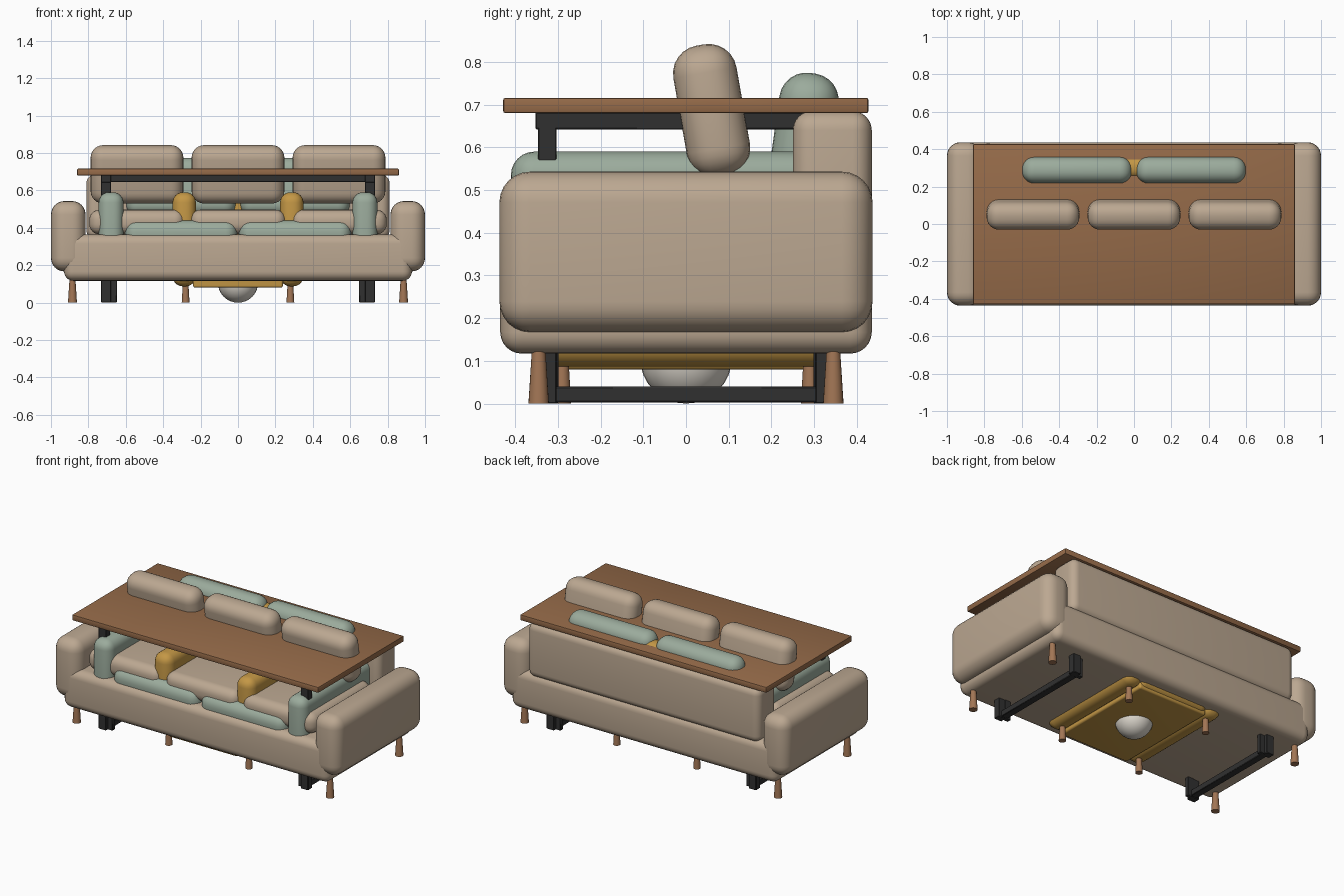
import bpy
import math

if "Cube" in bpy.data.objects:
    bpy.data.objects.remove(bpy.data.objects["Cube"])


def material(name, rgb):
    m = bpy.data.materials.new(name)
    m.diffuse_color = (*rgb, 1)
    m.use_nodes = True
    m.node_tree.nodes["Principled BSDF"].inputs["Base Color"].default_value = m.diffuse_color
    return m


BEIGE = material("beige fabric", (0.50, 0.39, 0.285))
GREEN = material("sage fabric", (0.33, 0.41, 0.335))
MUSTARD = material("mustard fabric", (0.55, 0.31, 0.06))
WOOD = material("table wood", (0.30, 0.145, 0.066))
LEGWOOD = material("leg wood", (0.36, 0.18, 0.09))
BLACK = material("black metal", (0.03, 0.03, 0.03))
WHITE = material("off white", (0.72, 0.68, 0.61))


def finish(ob, name, mat):
    ob.name = name
    ob.data.materials.append(mat)
    bpy.ops.object.shade_smooth_by_angle(angle=math.radians(40))
    return ob


def block(name, mat, x, y, z, r, tilt=0, seg=6):
    """Rounded box from its (min, max) ranges, edge radius and tilt about x."""
    mid = [(a + b) / 2 for a, b in (x, y, z)]
    bpy.ops.mesh.primitive_cube_add(size=1, location=mid)
    ob = bpy.context.object
    ob.scale = [b - a for a, b in (x, y, z)]
    bpy.ops.object.transform_apply(location=False, rotation=False, scale=True)
    mod = ob.modifiers.new("round", "BEVEL")
    mod.width = r
    mod.segments = seg
    bpy.ops.object.modifier_apply(modifier="round")
    ob.rotation_euler.x = math.radians(tilt)
    return finish(ob, name, mat)


def pair(name, mat, x, y, z, r, **kw):
    """Same block on the right and left."""
    block(name + "_right", mat, x, y, z, r, **kw)
    block(name + "_left", mat, (-x[1], -x[0]), y, z, r, **kw)


def round_legs(name, x, y, r_bottom, r_top, top):
    for sx in (-1, 1):
        for sy in (-1, 1):
            bpy.ops.mesh.primitive_cone_add(vertices=20, radius1=r_bottom, radius2=r_top,
                                            depth=top, location=(sx * x, sy * y, top / 2))
            finish(bpy.context.object, name, LEGWOOD)


# Large sofa
block("sofa_base", BEIGE, (-0.93, 0.93), (-0.435, 0.435), (0.117, 0.365), 0.05)
pair("sofa_arm", BEIGE, (0.815, 1.0), (-0.437, 0.437), (0.167, 0.543), 0.072)
block("sofa_back", BEIGE, (-0.81, 0.81), (0.25, 0.435), (0.34, 0.685), 0.045)
for cx in (-0.54, 0, 0.54):
    block("sofa_seat_cushion", BEIGE, (cx - 0.255, cx + 0.255), (-0.385, 0.22), (0.365, 0.497), 0.055)
    block("sofa_back_cushion", BEIGE, (cx - 0.248, cx + 0.248), (-0.015, 0.135), (0.53, 0.842), 0.066, tilt=10)
round_legs("sofa_leg", 0.885, 0.345, 0.024, 0.015, 0.14)

# Loveseat nested in the large sofa
block("loveseat_base", GREEN, (-0.64, 0.64), (-0.40, 0.40), (0.14, 0.34), 0.04)
pair("loveseat_arm", GREEN, (0.612, 0.745), (-0.41, 0.41), (0.16, 0.59), 0.055)
block("loveseat_back", GREEN, (-0.62, 0.62), (0.28, 0.41), (0.30, 0.66), 0.05)
pair("loveseat_seat_cushion", GREEN, (0.005, 0.605), (-0.41, 0.25), (0.30, 0.44), 0.06)
pair("loveseat_back_cushion", GREEN, (0.012, 0.598), (0.205, 0.345), (0.46, 0.775), 0.064, tilt=-8)
for sy in (-1, 1):
    pair("loveseat_leg", BLACK, (0.648, 0.69), (sy * 0.313 - 0.014, sy * 0.313 + 0.014), (0, 0.16), 0.003, seg=1)

# Armchair nested in the middle
block("armchair_base", MUSTARD, (-0.24, 0.24), (-0.35, 0.34), (0.08, 0.30), 0.012)
pair("armchair_arm", MUSTARD, (0.225, 0.35), (-0.365, 0.365), (0.087, 0.59), 0.055)
block("armchair_back", MUSTARD, (-0.25, 0.25), (0.245, 0.36), (0.087, 0.73), 0.05)
block("armchair_seat_cushion", MUSTARD, (-0.22, 0.22), (-0.34, 0.24), (0.30, 0.44), 0.05)
round_legs("armchair_leg", 0.28, 0.29, 0.021, 0.014, 0.12)

# Table with metal frame
block("table_top", WOOD, (-0.86, 0.86), (-0.428, 0.427), (0.68, 0.716), 0.005, seg=2)
for sy in (-1, 1):
    pair("table_post", BLACK, (0.68, 0.732), (sy * 0.325 - 0.022, sy * 0.325 + 0.022), (0, 0.65), 0.003, seg=1)
pair("table_foot_bar", BLACK, (0.67, 0.715), (-0.32, 0.325), (0.003, 0.04), 0.003, seg=1)
pair("table_side_rail", BLACK, (0.68, 0.732), (-0.353, 0.353), (0.642, 0.682), 0.003, seg=1)
for sy in (-1, 1):
    block("table_long_rail", BLACK, (-0.70, 0.70), (sy * 0.325 - 0.022, sy * 0.325 + 0.022),
          (0.645, 0.682), 0.003, seg=1)

# Round globe under the middle
bpy.ops.mesh.primitive_uv_sphere_add(segments=32, ring_count=16, radius=0.108, location=(0, 0, 0.108))
finish(bpy.context.object, "globe", WHITE)
